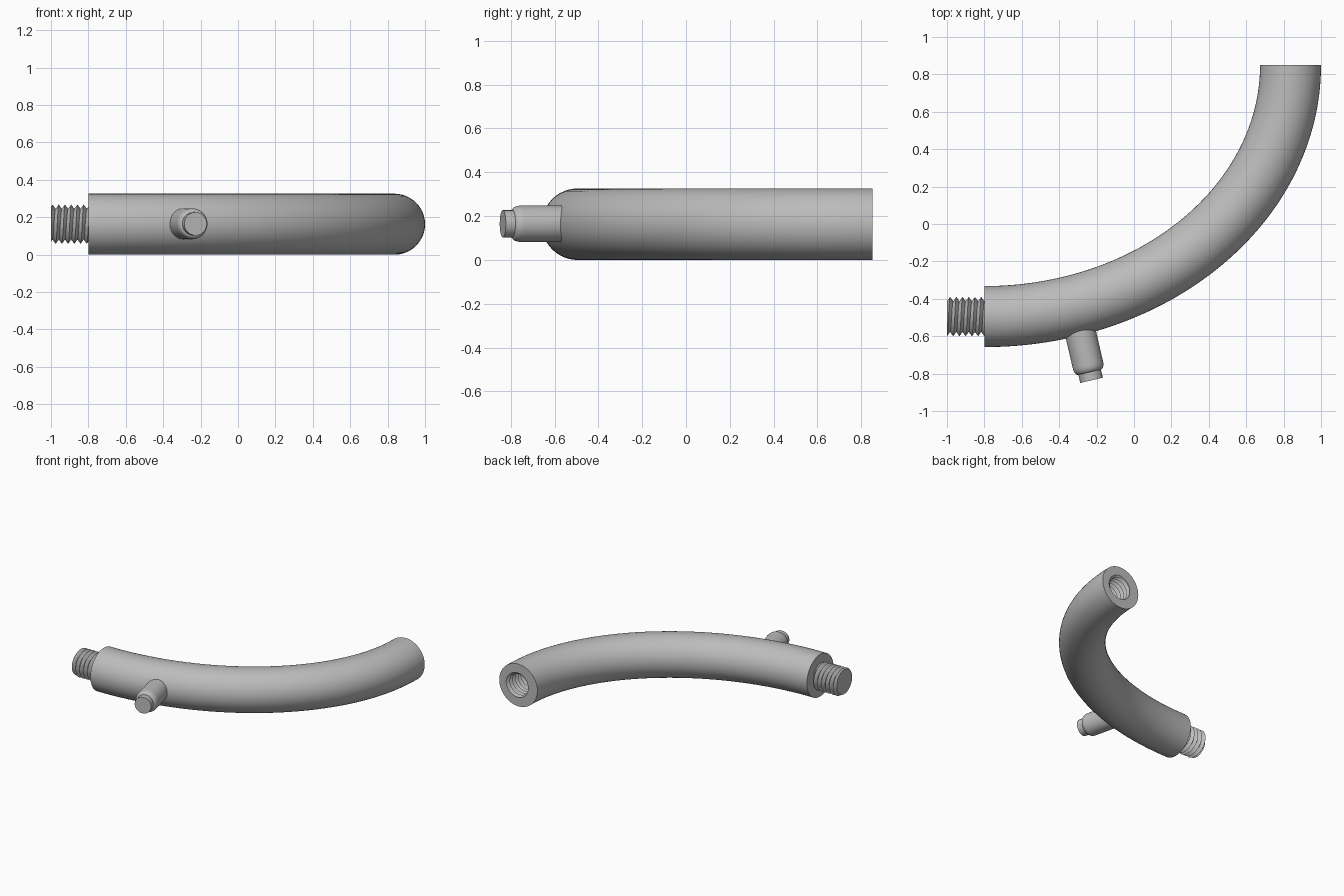
import bpy
import bmesh
from math import sin, cos, pi, sqrt
from mathutils import Vector

if "Cube" in bpy.data.objects:
    bpy.data.objects.remove(bpy.data.objects["Cube"], do_unlink=True)

SEGS = 48
UP = Vector((0, 0, 1))
AXIS_Z = 0.163
TUBE_R = 0.163
CREST, ROOT = 0.105, 0.082
THREAD_LEN, TURNS = 0.2, 6

grey = bpy.data.materials.new("plain grey")
grey.use_nodes = True
GREY = (0.5, 0.5, 0.5, 1)
grey.diffuse_color = GREY
grey.node_tree.nodes["Principled BSDF"].inputs["Base Color"].default_value = GREY


def ring(centre, direction, radius):
    """Circle across a direction; radius may depend on the step round it."""
    side = direction.cross(UP).normalized()
    points = []
    for j in range(SEGS):
        a = 2 * pi * j / SEGS
        r = radius(j) if callable(radius) else radius
        points.append(centre + (side * cos(a) + UP * sin(a)) * r)
    return points


def thread_rings(start, direction):
    """Helical V thread, one ring per angular step so the crest stays crisp."""
    count = SEGS * TURNS
    rings = []
    for i in range(count + 1):
        def radius(j, i=i):
            phase = ((i - j) / SEGS) % 1
            return ROOT + (CREST - ROOT) * abs(2 * phase - 1)
        rings.append(ring(start + direction * (THREAD_LEN * i / count), direction, radius))
    return rings


def loft(name, rings):
    """Skin a list of rings and cap both ends."""
    bm = bmesh.new()
    rows = [[bm.verts.new(p) for p in r] for r in rings]
    for a, b in zip(rows, rows[1:]):
        for j in range(SEGS):
            k = (j + 1) % SEGS
            bm.faces.new((a[j], a[k], b[k]))
            bm.faces.new((a[j], b[k], b[j]))
    bm.faces.new(rows[0])
    bm.faces.new(rows[-1])
    bmesh.ops.recalc_face_normals(bm, faces=bm.faces)
    mesh = bpy.data.meshes.new(name)
    bm.to_mesh(mesh)
    bm.free()
    mesh.materials.append(grey)
    obj = bpy.data.objects.new(name, mesh)
    bpy.context.collection.objects.link(obj)
    bpy.ops.object.select_all(action='DESELECT')
    obj.select_set(True)
    bpy.context.view_layer.objects.active = obj
    bpy.ops.object.shade_smooth_by_angle(angle=pi / 6)


# Curved tube: quarter ellipse sweep, then back into a threaded socket
START = Vector((-0.8, -0.495, AXIS_Z))
END = Vector((0.837, 0.85, AXIS_Z))
SPAN = END - START
tube = []
STEPS = 64
for i in range(STEPS + 1):
    t = pi / 2 * i / STEPS
    centre = START + Vector((SPAN.x * sin(t), SPAN.y * (1 - cos(t)), 0))
    tangent = Vector((SPAN.x * cos(t), SPAN.y * sin(t), 0))
    tube.append(ring(centre, tangent, TUBE_R))
# socket rings keep the same sideways direction as the tube end
socket = thread_rings(END - Vector((0, THREAD_LEN, 0)), Vector((0, 1, 0)))
loft("curved_tube", tube + socket[::-1])

# Threaded plug at the right end
loft("threaded_plug", thread_rings(START - Vector((THREAD_LEN, 0, 0)), Vector((1, 0, 0))))

# Side nozzle: barrel, rounded shoulder, short neck
TIP = Vector((-0.227, -0.836, AXIS_Z + 0.002))
OUT = Vector((0.227, -0.974, 0)).normalized()
BARREL_R, NECK_R, NECK_LEN, ROUND = 0.083, 0.062, 0.045, 0.04
profile = [(0.33, BARREL_R)]
for i in range(9):
    a = pi / 2 * i / 8 * 0.85
    profile.append((NECK_LEN + ROUND * (1 - sin(a)),
                    NECK_R + (BARREL_R - NECK_R) * cos(a)))
profile += [(NECK_LEN, NECK_R), (0, NECK_R)]
loft("side_nozzle", [ring(TIP - OUT * d, OUT, r) for d, r in profile])
